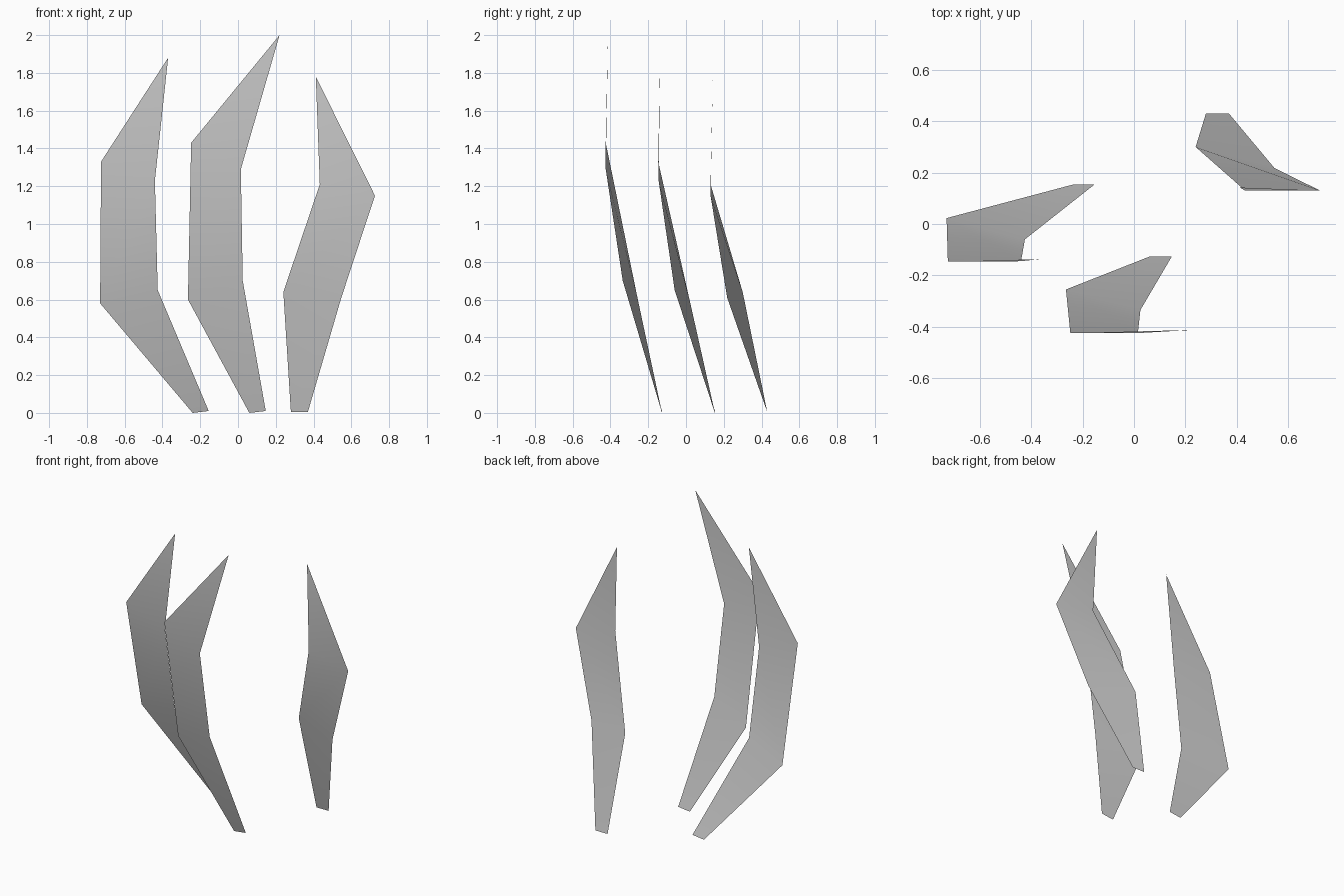
import bpy
import bmesh

if "Cube" in bpy.data.objects:
    bpy.data.objects.remove(bpy.data.objects["Cube"])


def blade(name, rows, tip):
    """Single-sided leaf: a ladder of (left, right) point pairs closed by a tip."""
    bm = bmesh.new()
    pairs = [[bm.verts.new(p) for p in row] for row in rows]
    for (l0, r0), (l1, r1) in zip(pairs, pairs[1:]):
        bm.faces.new((l0, r0, r1, l1))
    bm.faces.new((*pairs[-1], bm.verts.new(tip)))
    for f in bm.faces:
        f.smooth = True
    mesh = bpy.data.meshes.new(name)
    bm.to_mesh(mesh)
    bm.free()
    obj = bpy.data.objects.new(name, mesh)
    bpy.context.collection.objects.link(obj)
    return obj


# Left blade
blade("grass_blade_left", [
    ((-0.24, 0.153, 0.0), (-0.155, 0.153, 0.01)),
    ((-0.73, 0.023, 0.58), (-0.425, -0.06, 0.65)),
    ((-0.725, -0.147, 1.33), (-0.44, -0.145, 1.23)),
], (-0.37, -0.137, 1.88))

# Tall middle blade
blade("grass_blade_middle", [
    ((0.06, -0.127, 0.0), (0.147, -0.127, 0.01)),
    ((-0.265, -0.255, 0.60), (0.025, -0.335, 0.70)),
    ((-0.248, -0.425, 1.43), (0.015, -0.425, 1.29)),
], (0.22, -0.413, 2.0))

# Right blade
blade("grass_blade_right", [
    ((0.28, 0.43, 0.005), (0.37, 0.43, 0.005)),
    ((0.24, 0.30, 0.64), (0.547, 0.218, 0.61)),
    ((0.433, 0.13, 1.21), (0.725, 0.13, 1.15)),
], (0.412, 0.142, 1.78))
